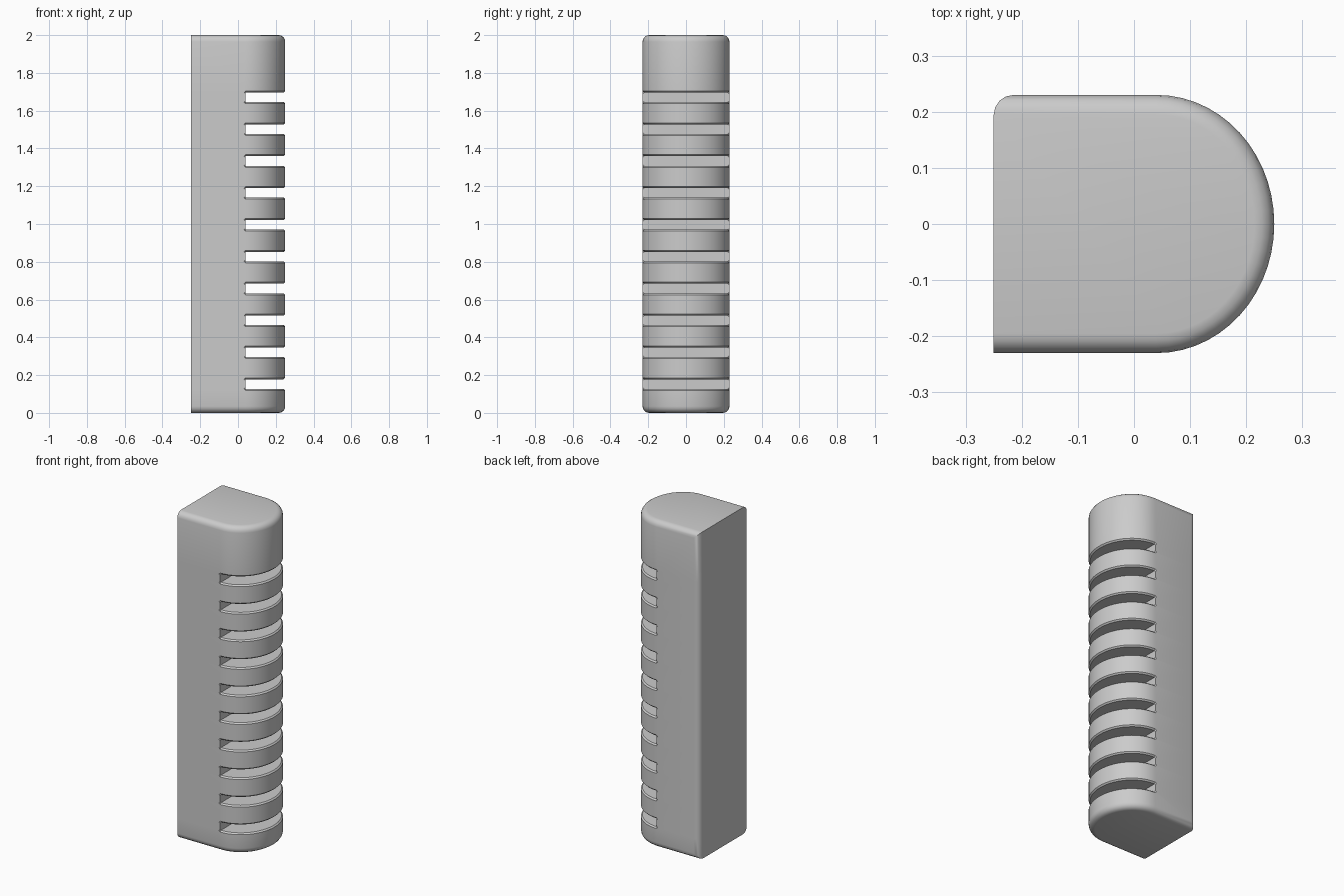
import bpy, bmesh, math

cube = bpy.data.objects.get("Cube")
if cube:
    bpy.data.objects.remove(cube, do_unlink=True)

HEIGHT = 2.0
BACK_X, SLOT_X, NOSE_X, HALF_Y = -0.25, 0.04, 0.25, 0.23
SLOTS, FIRST, PITCH, GAP = 10, 0.127, 0.1687, 0.051
ARC = 28

# Single grey material
grey = bpy.data.materials.new("plain_grey")
grey.use_nodes = True
colour = (0.6, 0.6, 0.6, 1)
grey.diffuse_color = colour
grey.node_tree.nodes["Principled BSDF"].inputs["Base Color"].default_value = colour

# Heights where fins and slots alternate
levels = [0]
for i in range(SLOTS):
    levels += [FIRST + i * PITCH, FIRST + i * PITCH + GAP]
levels.append(HEIGHT)

# Rounded nose from front corner to back corner, then the square spine
nose = []
for i in range(ARC + 1):
    a = math.pi * (i / ARC - 0.5)
    nose.append((SLOT_X + (NOSE_X - SLOT_X) * math.cos(a), HALF_Y * math.sin(a)))
outline = nose + [(BACK_X, HALF_Y), (BACK_X, -HALF_Y)]
count = len(outline)

bm = bmesh.new()
# Slot levels still carry the nose points: they are the rims of the fins
rings = [[bm.verts.new((x, y, z)) for x, y in outline] for z in levels]


def wall(low, high, a, b):
    bm.faces.new((low[a], low[b], high[b], high[a]))


for i, (low, high) in enumerate(zip(rings, rings[1:])):
    # Spine sides run the full height
    for a in range(ARC, count):
        wall(low, high, a, (a + 1) % count)
    if i % 2:
        wall(low, high, 0, ARC)          # floor of a slot
    else:
        for a in range(ARC):
            wall(low, high, a, a + 1)    # curved face of a fin
for ring in rings[1:-1]:
    bm.faces.new(ring[:ARC + 1])         # flat fin sides
bm.faces.new(rings[0])
bm.faces.new(rings[-1])
bmesh.ops.recalc_face_normals(bm, faces=bm.faces[:])


def near(a, b):
    return abs(a - b) < 1e-4


# Slightly eased fin rims
fin_rims = [e for ring in rings[1:-1] for e in
            (bm.edges.get((ring[a], ring[a + 1])) for a in range(ARC))]
bmesh.ops.bevel(bm, geom=fin_rims, offset=0.008, segments=1,
                profile=0.5, affect='EDGES', clamp_overlap=True)


# Rounded end rims and one rounded upright; the mounting face stays sharp
def is_rounded(edge):
    p, q = (v.co for v in edge.verts)
    on_back = near(p.x, BACK_X) and near(q.x, BACK_X)
    rim = any(near(p.z, z) and near(q.z, z) for z in (0, HEIGHT))
    upright = on_back and near(p.y, HALF_Y) and near(q.y, HALF_Y)
    return upright or (rim and not on_back)


bmesh.ops.bevel(bm, geom=[e for e in bm.edges if is_rounded(e)], offset=0.035,
                segments=4, profile=0.5, affect='EDGES', clamp_overlap=True)
bmesh.ops.recalc_face_normals(bm, faces=bm.faces[:])

mesh = bpy.data.meshes.new("slotted_bar")
bm.to_mesh(mesh)
bm.free()
mesh.materials.append(grey)
bar = bpy.data.objects.new("slotted_bar", mesh)
bpy.context.collection.objects.link(bar)
bpy.ops.object.select_all(action='DESELECT')
bar.select_set(True)
bpy.context.view_layer.objects.active = bar
bpy.ops.object.shade_smooth_by_angle(angle=math.radians(35))
